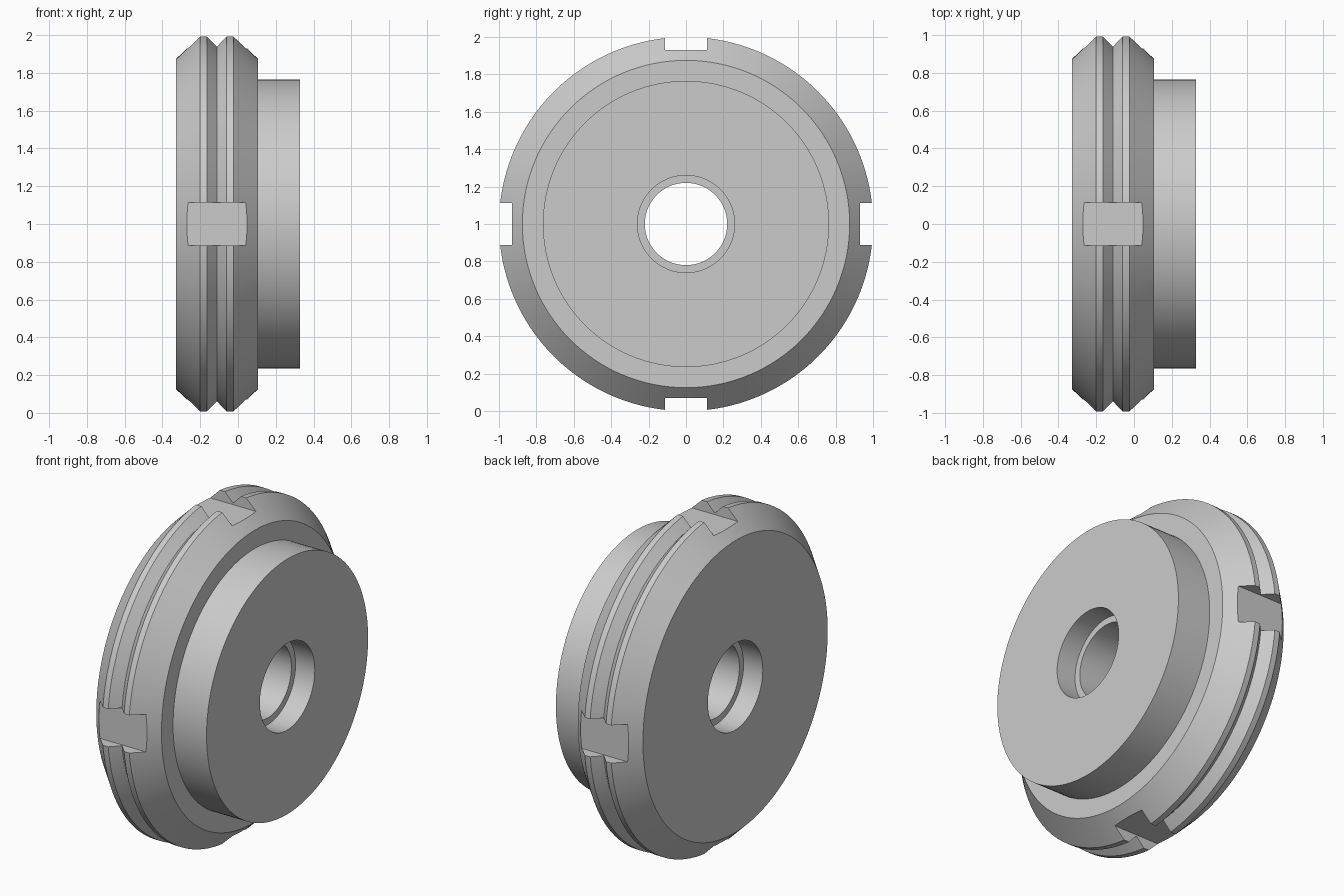
import bpy, bmesh, math
from mathutils import Matrix, Vector

if "Cube" in bpy.data.objects:
    bpy.data.objects.remove(bpy.data.objects["Cube"])

SEGMENTS = 128

grey = bpy.data.materials.new("light grey")
grey.diffuse_color = (0.6, 0.6, 0.6, 1)
grey.use_nodes = True
grey.node_tree.nodes["Principled BSDF"].inputs["Base Color"].default_value = grey.diffuse_color

# Closed half section of the wheel: (position along axis, radius)
section = [
    (-0.327, 0.26), (-0.327, 0.875), (-0.20, 1.0), (-0.165, 1.0),
    (-0.112, 0.945), (-0.06, 1.0), (-0.025, 1.0), (0.105, 0.875),
    (0.105, 0.765), (0.327, 0.765), (0.327, 0.26),
    (0.20, 0.26), (0.20, 0.22), (-0.20, 0.22), (-0.20, 0.26),
]


def new_object(name, bm):
    bmesh.ops.recalc_face_normals(bm, faces=bm.faces)
    mesh = bpy.data.meshes.new(name)
    bm.to_mesh(mesh)
    bm.free()
    mesh.materials.append(grey)
    obj = bpy.data.objects.new(name, mesh)
    obj.location.z = 1
    bpy.context.collection.objects.link(obj)
    return obj


# Wheel body, turned around the x axis
bm = bmesh.new()
verts = [bm.verts.new((x, 0, r)) for x, r in section]
edges = [bm.edges.new((verts[i - 1], verts[i])) for i in range(len(verts))]
bmesh.ops.spin(bm, geom=verts + edges, cent=(0, 0, 0), axis=(1, 0, 0),
               angle=math.tau, steps=SEGMENTS, use_merge=True)
bmesh.ops.remove_doubles(bm, verts=bm.verts, dist=1e-5)
wheel = new_object("wheel_body", bm)

# Four rim notches, cut with boxes whose inner face is the notch floor
bm = bmesh.new()
for i in range(4):
    turn = Matrix.Rotation(i * math.pi / 2, 4, 'X')
    box = (turn @ Matrix.Translation(Vector((-0.11, 0, 1.03)))
           @ Matrix.Diagonal((0.6, 0.226, 0.2, 1)))
    bmesh.ops.create_cube(bm, size=1, matrix=box)
cutter = new_object("notch_cutter", bm)
cutter.hide_render = True

cut = wheel.modifiers.new("rim notches", 'BOOLEAN')
cut.operation = 'DIFFERENCE'
cut.solver = 'EXACT'
cut.object = cutter

bpy.context.view_layer.objects.active = wheel
wheel.select_set(True)
bpy.ops.object.modifier_apply(modifier=cut.name)
bpy.data.objects.remove(cutter)

# Smooth round walls, sharp corners
bpy.ops.object.shade_smooth_by_angle(angle=math.radians(25))
